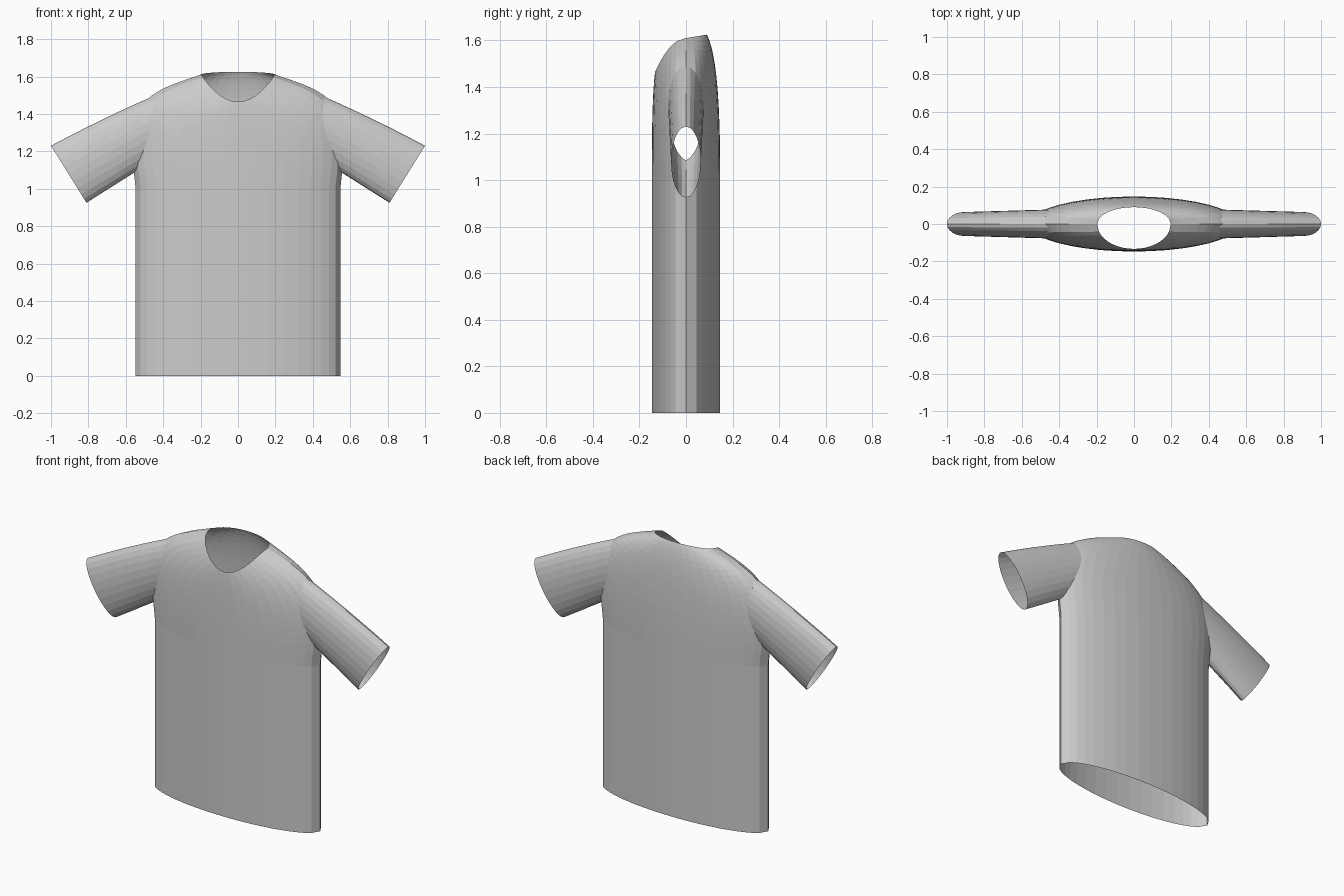
import bpy, bmesh
from math import sin, cos, radians
from mathutils import Vector

if "Cube" in bpy.data.objects:
    bpy.data.objects.remove(bpy.data.objects["Cube"], do_unlink=True)

fabric = bpy.data.materials.new("grey fabric")
fabric.use_nodes = True
fabric.diffuse_color = (0.6, 0.6, 0.6, 1)
fabric.node_tree.nodes["Principled BSDF"].inputs["Base Color"].default_value = (0.6, 0.6, 0.6, 1)

CHEST = 1.0                                  # height where the straight body ends
NECK_POLE = Vector((0, -0.02, 1.56))
CUFF_TOP, CUFF_LOW = Vector((1.0, 0, 1.23)), Vector((0.81, 0, 0.925))


def loft(name, rings, start_pole, end_pole):
    """Closed skin through rings of points, with a fan of triangles at each end."""
    bm = bmesh.new()
    rows = [[bm.verts.new(p) for p in ring] for ring in rings]
    n = len(rows[0])
    for a, b in zip(rows, rows[1:]):
        for i in range(n):
            j = (i + 1) % n
            bm.faces.new((a[i], a[j], b[j], b[i]))
    for row, pole in ((rows[0], start_pole), (rows[-1], end_pole)):
        tip = bm.verts.new(pole)
        for i in range(n):
            bm.faces.new((row[i], row[(i + 1) % n], tip))
    bmesh.ops.recalc_face_normals(bm, faces=bm.faces)
    mesh = bpy.data.meshes.new(name)
    bm.to_mesh(mesh)
    bm.free()
    mesh.materials.append(fabric)
    obj = bpy.data.objects.new(name, mesh)
    bpy.context.collection.objects.link(obj)
    return obj


def neckline(t):
    s = sin(t)
    if s < 0:                                # scooped front
        return Vector((0.197 * cos(t), 0.133 * s, 1.61 - 0.145 * s * s))
    return Vector((0.197 * cos(t), 0.09 * s, 1.61 + 0.015 * s))


def column(t, rows):
    """Curve from the chest over the shoulder to the neckline."""
    p0 = Vector((0.547 * cos(t), 0.147 * sin(t), CHEST))
    p3 = neckline(t)
    side = cos(t) ** 2
    p1 = Vector((p0.x * 1.11, p0.y, CHEST + 0.48 * side + 0.4 * (p3.z - CHEST) * (1 - side)))
    p2 = p3.lerp(p0, 0.88)
    p2.z = p3.z - 0.1
    points = []
    for k in range(rows + 1):
        u = k / rows
        v = 1 - u
        points.append(p0 * v**3 + p1 * 3 * u * v * v + p2 * 3 * u * u * v + p3 * u**3)
    return points


# Body: straight elliptical trunk, then shoulders closing in on the neckline
angles = [radians(a) for a in range(0, 360, 9) if a % 180 not in (9, 171)]
columns = [column(t, 16) for t in angles]
rings = [list(ring) for ring in zip(*columns)]
hem = [Vector((p.x, p.y, 0)) for p in rings[0]]
shirt = loft("shirt", [hem] + rings, (0, 0, 0), NECK_POLE)

# Sleeves: flattened tubes running from inside the shoulder to the cuff
inner_top, inner_low = Vector((0.43, 0, 1.505)), Vector((0.43, 0, 1.165))
for name, flip in (("left_sleeve", 1), ("right_sleeve", -1)):
    tube = []
    for k in range(7):
        u = k / 6
        top, low = inner_top.lerp(CUFF_TOP, u), inner_low.lerp(CUFF_LOW, u)
        top.z += 0.03 * u * (1 - u)
        mid, half = (top + low) / 2, (top - low) / 2
        depth = 0.078 - 0.014 * u
        ring = []
        for i in range(24):
            t = radians(15 * i)
            p = mid + half * cos(t) + Vector((0, depth * sin(t), 0))
            ring.append(Vector((p.x * flip, p.y, p.z)))
        tube.append(ring)
    poles = [sum(r, Vector()) / len(r) for r in (tube[0], tube[-1])]
    sleeve = loft(name, tube, *poles)
    join = shirt.modifiers.new("join " + name, "BOOLEAN")
    join.operation, join.solver, join.object = "UNION", "EXACT", sleeve
    sleeve.hide_render = True

# Apply the joins and discard the loose sleeves
graph = bpy.context.evaluated_depsgraph_get()
joined = bpy.data.meshes.new_from_object(shirt.evaluated_get(graph))
shirt.modifiers.clear()
shirt.data = joined
for name in ("left_sleeve", "right_sleeve"):
    bpy.data.objects.remove(bpy.data.objects[name], do_unlink=True)

# Open the hem, cuffs and neck
bm = bmesh.new()
bm.from_mesh(joined)
edge = (CUFF_TOP - CUFF_LOW).normalized()
axis = Vector((edge.z, 0, -edge.x))


def on_cuff(v):
    return abs((Vector((abs(v.co.x), 0, v.co.z)) - CUFF_TOP).dot(axis)) < 0.002


def is_opening(face):
    return (all(v.co.z < 0.001 for v in face.verts)
            or all(on_cuff(v) and abs(v.co.x) > 0.75 for v in face.verts)
            or any((v.co - NECK_POLE).length < 0.002 for v in face.verts))


bmesh.ops.delete(bm, geom=[f for f in bm.faces if is_opening(f)], context="FACES")
bm.to_mesh(joined)
bm.free()
